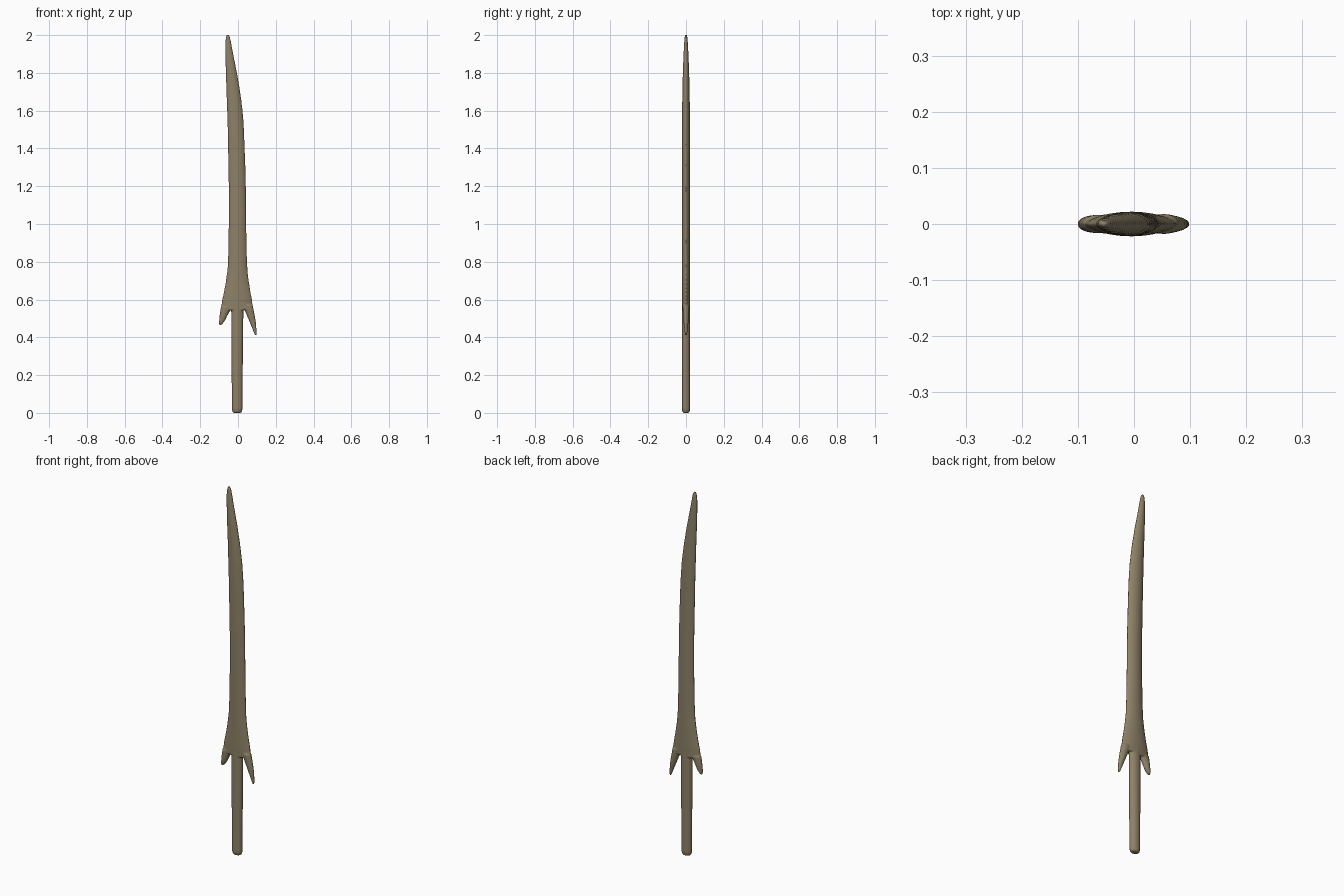
import bpy, bmesh, math

SIDES = 28


def add_loft(bm, sections, sharp):
    """Closed loft through horizontal lens sections: (z, left x, right x, half thickness)."""
    rings = []
    for z, left, right, half in sections:
        c, a = (left + right) / 2, (right - left) / 2
        ring = []
        for i in range(SIDES):
            t = 2 * math.pi * i / SIDES
            s = math.sin(t)
            ring.append(bm.verts.new((c + a * math.cos(t), half * s * abs(s) ** sharp, z)))
        rings.append(ring)
    for lo, hi in zip(rings, rings[1:]):
        for i in range(SIDES):
            j = (i + 1) % SIDES
            bm.faces.new((lo[i], lo[j], hi[j], hi[i]))
    bm.faces.new(rings[0][::-1])
    bm.faces.new(rings[-1])


bm = bmesh.new()

# curved blade, flaring into the guard at its base
add_loft(bm, [
    (0.545, -0.092, 0.082, 0.021), (0.60, -0.084, 0.074, 0.022),
    (0.65, -0.073, 0.065, 0.022), (0.70, -0.064, 0.057, 0.022),
    (0.76, -0.056, 0.050, 0.022), (0.84, -0.052, 0.047, 0.022),
    (1.00, -0.049, 0.044, 0.022), (1.20, -0.049, 0.042, 0.022),
    (1.40, -0.053, 0.036, 0.022), (1.50, -0.055, 0.032, 0.022),
    (1.60, -0.058, 0.025, 0.021), (1.70, -0.061, 0.012, 0.019),
    (1.80, -0.065, -0.005, 0.017), (1.90, -0.068, -0.025, 0.013),
    (1.96, -0.068, -0.036, 0.010), (1.99, -0.065, -0.042, 0.007),
    (2.002, -0.060, -0.048, 0.004)], 0.3)

# round grip
add_loft(bm, [
    (0.0, -0.022, 0.014, 0.014), (0.005, -0.029, 0.020, 0.019),
    (0.02, -0.033, 0.024, 0.022), (0.10, -0.033, 0.024, 0.022),
    (0.30, -0.035, 0.026, 0.022), (0.50, -0.036, 0.028, 0.022),
    (0.62, -0.036, 0.028, 0.022)], 0.0)

# left guard prong, short and blunt
add_loft(bm, [
    (0.465, -0.099, -0.089, 0.006), (0.475, -0.101, -0.079, 0.010),
    (0.49, -0.100, -0.068, 0.013), (0.515, -0.098, -0.056, 0.015),
    (0.535, -0.095, -0.045, 0.016), (0.56, -0.091, -0.030, 0.017)], 0.1)

# right guard prong, long and pointed
add_loft(bm, [
    (0.41, 0.090, 0.098, 0.005), (0.43, 0.082, 0.099, 0.008),
    (0.47, 0.066, 0.096, 0.012), (0.51, 0.049, 0.090, 0.015),
    (0.54, 0.037, 0.084, 0.017), (0.57, 0.026, 0.078, 0.018)], 0.1)

bmesh.ops.recalc_face_normals(bm, faces=bm.faces)
mesh = bpy.data.meshes.new("sword")
bm.to_mesh(mesh)
bm.free()
sword = bpy.data.objects.new("sword", mesh)
bpy.context.collection.objects.link(sword)

wood = bpy.data.materials.new("dull brown wood")
wood.diffuse_color = (0.27, 0.22, 0.135, 1)
mesh.materials.append(wood)

# fuse the parts into one carved piece and soften the joints
fuse = sword.modifiers.new("fuse", 'REMESH')
fuse.mode = 'VOXEL'
fuse.voxel_size = 0.0035
fuse.use_smooth_shade = True
soften = sword.modifiers.new("soften", 'SMOOTH')
soften.factor = 0.5
soften.iterations = 5
